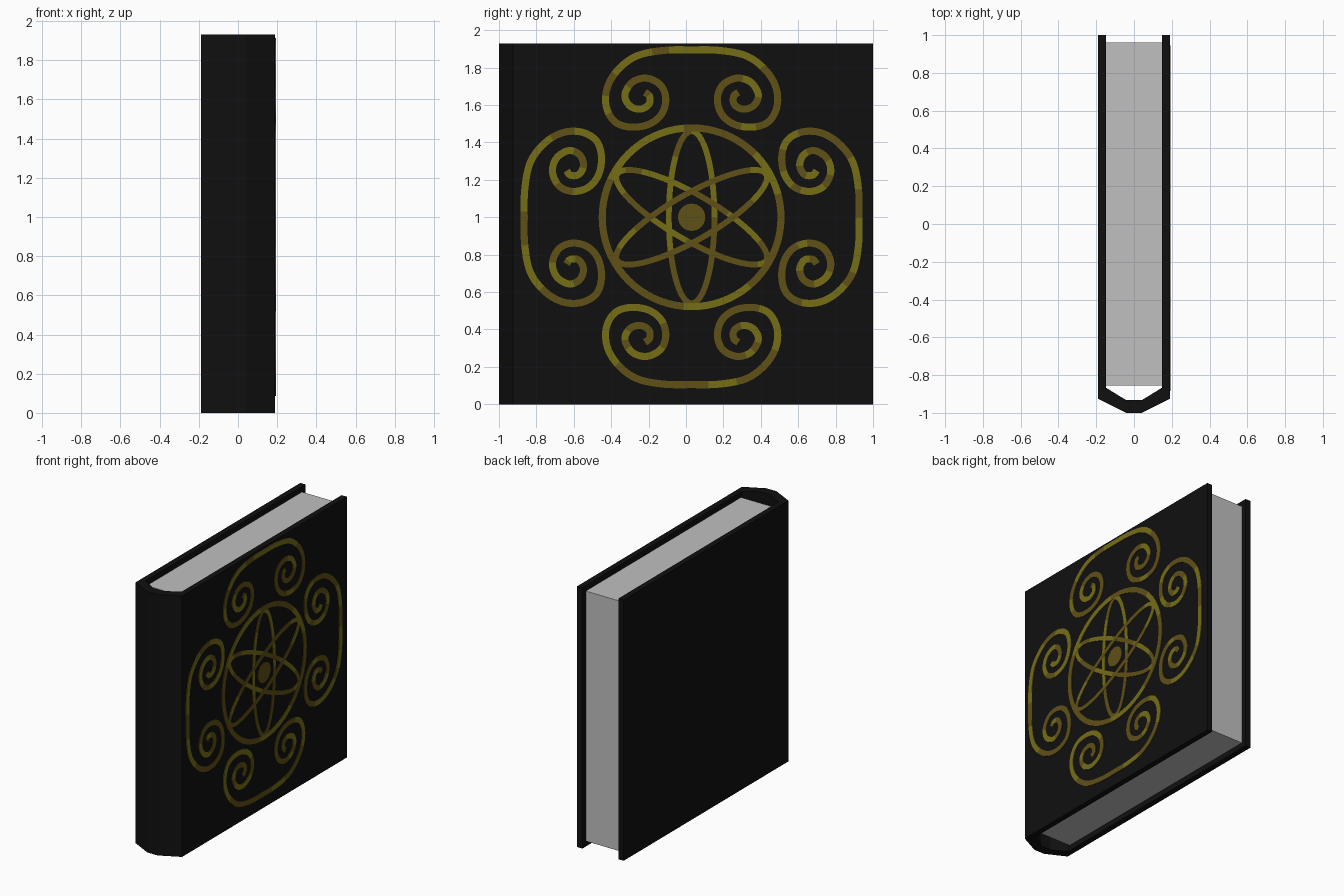
import bpy, bmesh, math, random
from mathutils import Vector

if "Cube" in bpy.data.objects:
    bpy.data.objects.remove(bpy.data.objects["Cube"])

random.seed(4)


def material(name, rgb):
    m = bpy.data.materials.new(name)
    m.diffuse_color = (*rgb, 1)
    m.use_nodes = True
    m.node_tree.nodes["Principled BSDF"].inputs["Base Color"].default_value = m.diffuse_color
    return m


BLACK = material("black_leather", (0.005, 0.005, 0.005))
PAPER = material("paper_grey", (0.53, 0.53, 0.53))
BROWN = material("dark_gold", (0.115, 0.08, 0.008))
OLIVE = material("olive_gold", (0.18, 0.155, 0.008))


def finish(name, bm, mats):
    bmesh.ops.recalc_face_normals(bm, faces=bm.faces)
    me = bpy.data.meshes.new(name)
    bm.to_mesh(me)
    bm.free()
    for m in mats:
        me.materials.append(m)
    ob = bpy.data.objects.new(name, me)
    bpy.context.collection.objects.link(ob)
    return ob


def prism(name, outline, z0, z1, mat):
    bm = bmesh.new()
    face = bm.faces.new([bm.verts.new((x, y, z0)) for x, y in outline])
    out = bmesh.ops.extrude_face_region(bm, geom=[face])
    moved = [v for v in out["geom"] if isinstance(v, bmesh.types.BMVert)]
    bmesh.ops.translate(bm, verts=moved, vec=(0, 0, z1 - z0))
    return finish(name, bm, [mat])


# Cover: U-shaped section with a chamfered spine, mirrored in x
outer = [(0.19, 1.0), (0.19, -0.925), (0.042, -1.0)]
inner = [(0.042, -0.932), (0.148, -0.867), (0.148, 1.0)]
half = outer + inner
section = (outer + [(-x, y) for x, y in reversed(outer)]
           + [(-x, y) for x, y in reversed(inner)] + inner)
prism("cover", section, 0, 1.93, BLACK)

# Page block
prism("pages", [(-0.148, -0.855), (0.148, -0.855), (0.148, 0.96), (-0.148, 0.96)],
      0.04, 1.89, PAPER)

# Ornament on the right cover
CY, CZ, FACE = 0.03, 1.0, 0.19


def ribbon(name, pts, width, closed, lift):
    """Thin flat strip following (u, v) points, coloured in uneven patches."""
    bm = bmesh.new()
    n = len(pts)
    rings = []
    for i, p in enumerate(pts):
        a = pts[(i - 1) % n] if closed or i > 0 else p
        b = pts[(i + 1) % n] if closed or i < n - 1 else p
        t = (b - a).normalized()
        side = Vector((-t.y, t.x)) * width / 2
        l, r = p + side, p - side
        rings.append([bm.verts.new((x, CY + q.x, CZ + q.y)) for x, q in
                      ((FACE - 0.002, l), (FACE + lift, l),
                       (FACE + lift, r), (FACE - 0.002, r))])
    tone, left = 0, 0
    for i in range(n if closed else n - 1):
        if left == 0:
            tone = 0 if random.random() < 0.58 else 1
            left = random.randint(3, 9)
        left -= 1
        a, b = rings[i], rings[(i + 1) % n]
        for k in range(4):
            f = bm.faces.new((a[k], a[(k + 1) % 4], b[(k + 1) % 4], b[k]))
            f.material_index = tone
    if not closed:
        bm.faces.new(rings[0])
        bm.faces.new(rings[-1])
    return finish(name, bm, [BROWN, OLIVE])


def ellipse(a, b, turn, n=72):
    c, s = math.cos(turn), math.sin(turn)
    out = []
    for i in range(n):
        t = 2 * math.pi * i / n
        x, y = a * math.cos(t), b * math.sin(t)
        out.append(Vector((x * c - y * s, x * s + y * c)))
    return out


def smooth(pts, steps=5):
    """Catmull-Rom curve through the points."""
    p = [pts[0]] + pts + [pts[-1]]
    out = []
    for i in range(1, len(p) - 2):
        for k in range(steps):
            t = k / steps
            out.append(0.5 * (2 * p[i] + (p[i + 1] - p[i - 1]) * t
                       + (2 * p[i - 1] - 5 * p[i] + 4 * p[i + 1] - p[i + 2]) * t * t
                       + (3 * p[i] - p[i - 1] - 3 * p[i + 1] + p[i + 2]) * t ** 3))
    return out + [pts[-1]]


# Ring and three crossing ellipses
ribbon("ornament_ring", ellipse(0.478, 0.478, 0), 0.038, True, 0.004)
for i in range(3):
    ribbon(f"ornament_petal_{i + 1}", ellipse(0.46, 0.122, math.pi / 2 + i * math.pi / 3),
           0.031, True, 0.0032 + 0.0004 * i)

# Centre disc
bm = bmesh.new()
disc = [bm.verts.new((FACE + 0.0045, CY + p.x, CZ + p.y)) for p in ellipse(0.073, 0.073, 0, 24)]
top = bm.faces.new(disc)
out = bmesh.ops.extrude_face_region(bm, geom=[top])
bmesh.ops.translate(bm, verts=[v for v in out["geom"] if isinstance(v, bmesh.types.BMVert)],
                    vec=(-0.006, 0, 0))
finish("ornament_disc", bm, [BROWN])

# Four double scrolls: half a scroll, mirrored, then turned about the centre
half_scroll = [(0, .895), (.15, .892), (.295, .862), (.397, .785), (.452, .69), (.456, .59),
               (.41, .51), (.325, .482), (.228, .497), (.16, .552), (.138, .635), (.167, .708),
               (.242, .744), (.317, .722), (.357, .655), (.332, .597), (.275, .578),
               (.228, .604), (.225, .648), (.25, .668)]
right = [Vector(p) for p in half_scroll]
left = [Vector((-p.x, p.y)) for p in reversed(right[1:])]
scroll = smooth(left + right)
for i in range(4):
    c, s = math.cos(i * math.pi / 2), math.sin(i * math.pi / 2)
    pts = [Vector((p.x * c - p.y * s, p.x * s + p.y * c)) for p in scroll]
    ribbon(f"ornament_scroll_{i + 1}", pts, 0.038, False, 0.004)
